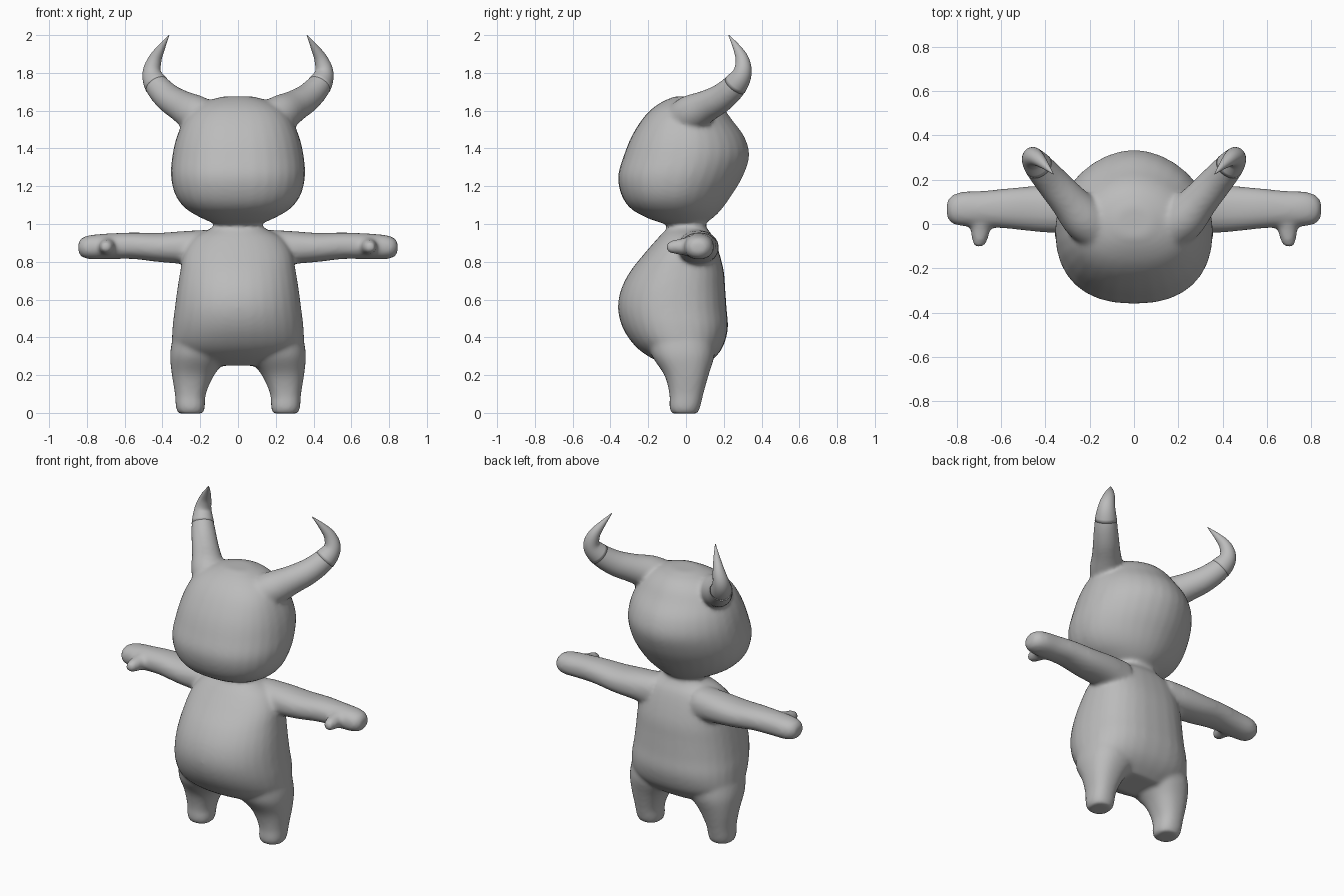
import bpy
import bmesh
from math import sin, cos, pi, copysign
from mathutils import Vector

cube = bpy.data.objects.get("Cube")
if cube:
    bpy.data.objects.remove(cube)

# One plain grey for the whole figure
grey = bpy.data.materials.new("clay grey")
grey.use_nodes = True
colour = (0.5, 0.5, 0.5, 1)
grey.diffuse_color = colour
grey.node_tree.nodes["Principled BSDF"].inputs["Base Color"].default_value = colour

SIDES = 32


def refine(rows, steps=5):
    """Catmull-Rom interpolation of rows of numbers."""
    rows = [Vector(row) for row in rows]
    out = []
    for i in range(len(rows) - 1):
        p0, p1 = rows[max(i - 1, 0)], rows[i]
        p2, p3 = rows[i + 1], rows[min(i + 2, len(rows) - 1)]
        for s in range(steps):
            t = s / steps
            out.append(p1 + (p2 - p0) * (t / 2)
                       + (2 * p0 - 5 * p1 + 4 * p2 - p3) * (t * t / 2)
                       + (3 * p1 - p0 - 3 * p2 + p3) * (t ** 3 / 2))
    return out + [rows[-1]]


def bend(value, power):
    return copysign(abs(value) ** (2 / power), value)


def outline(front=2, back=2):
    """Unit rounded outline whose -y and +y halves differ in squareness."""
    points = []
    for i in range(SIDES):
        c, s = cos(2 * pi * i / SIDES), sin(2 * pi * i / SIDES)
        power = back if s > 0 else front
        points.append((bend(c, power), bend(s, power)))
    return points


def loft(bm, rings):
    loops = [[bm.verts.new(p) for p in ring] for ring in rings]
    for low, high in zip(loops, loops[1:]):
        for i in range(SIDES):
            j = (i + 1) % SIDES
            bm.faces.new((low[i], low[j], high[j], high[i]))
    bm.faces.new(loops[0][::-1])
    bm.faces.new(loops[-1])


def upright(bm, rows, front=2, back=2):
    """Rows: z, centre x, half width, front y, back y."""
    shape = outline(front, back)
    loft(bm, [[(x + w * u, (y0 + y1) / 2 + (y1 - y0) / 2 * v, z) for u, v in shape]
              for z, x, w, y0, y1 in refine(rows)])


def sideways(bm, rows, side):
    """Rows: x, centre y, centre z, half depth, half height."""
    shape = outline(2.2, 2.2)
    loft(bm, [[(side * x, y + d * u, z + h * v) for u, v in shape]
              for x, y, z, d, h in refine(rows)])


def tube(bm, rows, side):
    """Rows: x, y, z, radius, swept along their own path."""
    rings = []
    for i, row in enumerate(rows):
        after, before = rows[min(i + 1, len(rows) - 1)], rows[max(i - 1, 0)]
        along = (after - before).xyz.normalized()
        a = along.cross(Vector((1, -1, 0))).normalized()
        b = along.cross(a)
        ring = [row.xyz + row.w * (a * u + b * v) for u, v in outline()]
        rings.append([(side * p.x, p.y, p.z) for p in ring])
    loft(bm, rings)


def finish(bm, name):
    bmesh.ops.recalc_face_normals(bm, faces=bm.faces[:])
    mesh = bpy.data.meshes.new(name)
    bm.to_mesh(mesh)
    bm.free()
    mesh.materials.append(grey)
    mesh.shade_smooth()
    obj = bpy.data.objects.new(name, mesh)
    bpy.context.collection.objects.link(obj)
    return obj


head = [(1.0, 0, .12, -.11, .09), (1.03, 0, .19, -.2, .14), (1.08, 0, .275, -.29, .19),
        (1.15, 0, .33, -.34, .24), (1.25, 0, .355, -.36, .3), (1.36, 0, .348, -.33, .335),
        (1.46, 0, .325, -.29, .31), (1.55, 0, .285, -.235, .245), (1.61, 0, .235, -.18, .2),
        (1.65, 0, .165, -.12, .15), (1.675, 0, .08, -.06, .08)]
torso = [(.25, 0, .2, -.1, .1), (.3, 0, .3, -.2, .16), (.36, 0, .345, -.275, .2),
         (.45, 0, .347, -.335, .222), (.55, 0, .335, -.36, .215), (.65, 0, .322, -.345, .208),
         (.75, 0, .306, -.295, .2), (.85, 0, .285, -.215, .175), (.93, 0, .23, -.145, .145),
         (.98, 0, .14, -.1, .11), (1.04, 0, .1, -.08, .09)]
leg = [(-.004, .25, .065, -.075, .06), (.03, .252, .077, -.088, .075),
       (.1, .252, .082, -.088, .092), (.2, .238, .112, -.115, .12),
       (.3, .205, .155, -.18, .15), (.38, .19, .16, -.2, .15)]
arm = [(.15, .06, .87, .1, .1), (.28, .065, .875, .107, .088), (.42, .068, .876, .105, .077),
       (.56, .07, .885, .092, .07), (.68, .068, .882, .082, .068), (.77, .068, .878, .078, .065),
       (.82, .066, .876, .064, .054), (.845, .066, .876, .035, .03)]
thumb = [(.69, .05, .88, .06), (.693, -.02, .88, .045), (.697, -.07, .878, .036),
         (.7, -.095, .877, .026), (.7, -.106, .877, .01)]
horn = [(.17, -.02, 1.55, .1), (.23, .03, 1.585, .1), (.3, .11, 1.625, .084),
        (.37, .19, 1.67, .075), (.43, .26, 1.735, .065), (.456, .298, 1.8, .05),
        (.44, .298, 1.87, .036), (.405, .268, 1.935, .02), (.365, .226, 2.0, .002)]

# Head, torso, limbs and horn bases, fused into one soft skin
bm = bmesh.new()
upright(bm, head, 2.35, 1.85)
upright(bm, torso, 2.1, 2.5)
path = refine(horn)
cut = len(path) * 3 // 5
for side in (-1, 1):
    upright(bm, [(z, side * x, w, y0, y1) for z, x, w, y0, y1 in leg], 2.3, 2.3)
    sideways(bm, arm, side)
    tube(bm, refine(thumb), side)
    tube(bm, path[:cut + 2], side)
body = finish(bm, "body")
fuse = body.modifiers.new("fuse", "REMESH")
fuse.mode = "VOXEL"
fuse.voxel_size = 0.012
fuse.use_smooth_shade = True
soften = body.modifiers.new("soften", "SMOOTH")
soften.factor = 0.5
soften.iterations = 10

# Sharp horn tips
for side, label in ((1, "left"), (-1, "right")):
    bm = bmesh.new()
    tube(bm, path[cut - 4:], side)
    finish(bm, label + "_horn_tip")
